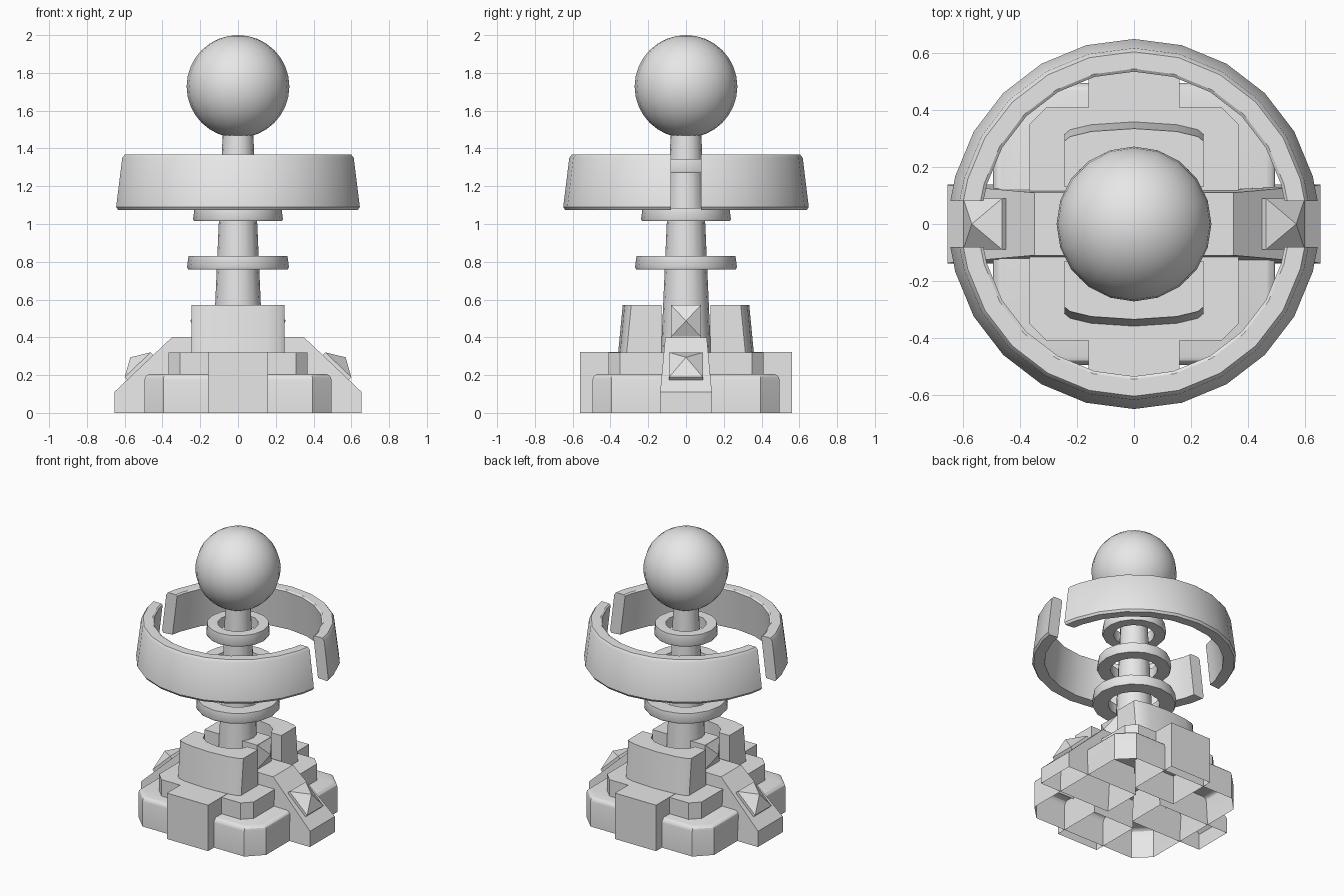
import bpy, bmesh, math
from mathutils import Vector

cube = bpy.data.objects.get("Cube")
if cube:
    bpy.data.objects.remove(cube, do_unlink=True)

grey = bpy.data.materials.new("plain_grey")
grey.use_nodes = True
grey.diffuse_color = (0.8, 0.8, 0.8, 1)
grey.node_tree.nodes["Principled BSDF"].inputs["Base Color"].default_value = (0.8, 0.8, 0.8, 1)


def finish(name, bm, smooth=30):
    me = bpy.data.meshes.new(name)
    bm.to_mesh(me)
    bm.free()
    me.materials.append(grey)
    ob = bpy.data.objects.new(name, me)
    bpy.context.collection.objects.link(ob)
    bpy.ops.object.select_all(action='DESELECT')
    ob.select_set(True)
    bpy.context.view_layer.objects.active = ob
    if smooth:
        bpy.ops.object.shade_smooth_by_angle(angle=math.radians(smooth))
    return ob


def loft(name, rings, closed=False, open_bottom=False, bevel_top=0, smooth=30):
    """Skin a row of equal loops; cap the ends unless the row is closed."""
    bm = bmesh.new()
    loops = [[bm.verts.new(p) for p in r] for r in rings]
    n = len(rings[0])
    pairs = list(zip(loops, loops[1:])) + ([(loops[-1], loops[0])] if closed else [])
    for a, b in pairs:
        for i in range(n):
            j = (i + 1) % n
            bm.faces.new((a[i], a[j], b[j], b[i]))
    if not closed:
        bm.faces.new(loops[0][::-1])
        bm.faces.new(loops[-1])
    bmesh.ops.remove_doubles(bm, verts=bm.verts, dist=1e-4)
    bmesh.ops.recalc_face_normals(bm, faces=bm.faces)
    zs = [v.co.z for v in bm.verts]
    lo, hi = min(zs), max(zs)
    if open_bottom:
        under = [f for f in bm.faces if all(v.co.z < lo + 1e-4 for v in f.verts)]
        bmesh.ops.delete(bm, geom=under, context='FACES_ONLY')
    if bevel_top:
        rim = [e for e in bm.edges if all(v.co.z > hi - 1e-4 for v in e.verts)]
        bmesh.ops.bevel(bm, geom=rim, offset=bevel_top, segments=3,
                        profile=0.5, affect='EDGES')
    return finish(name, bm, smooth)


def prism(name, pts, z0, z1, **kw):
    return loft(name, [[(x, y, z) for x, y in pts] for z in (z0, z1)], **kw)


def chamfered(hx, hy, c):
    return [(hx, -hy + c), (hx, hy - c), (hx - c, hy), (-hx + c, hy),
            (-hx, hy - c), (-hx, -hy + c), (-hx + c, -hy), (hx - c, -hy)]


def box_pts(x0, x1, y0, y1):
    return [(x0, y0), (x1, y0), (x1, y1), (x0, y1)]


def circle(r, z, n):
    return [(r * math.cos(2 * math.pi * i / n), r * math.sin(2 * math.pi * i / n), z)
            for i in range(n)]


def stud(name, centre, normal, along, half_len, half_w, sink, rise, peak):
    """Square plate with a pyramid top, standing on a surface."""
    c, n, u = Vector(centre), Vector(normal).normalized(), Vector(along).normalized()
    w = n.cross(u)
    quad = [(-1, -1), (1, -1), (1, 1), (-1, 1)]

    def ring(h, k):
        return [c + n * h + u * a * half_len * k + w * b * half_w * k for a, b in quad]
    loft(name, [ring(-sink, 1), ring(rise, 1), ring(rise + peak, 0.001)], smooth=0)


# Stepped plinth
prism("base_slab", chamfered(0.495, 0.495, 0.1), 0, 0.205,
      open_bottom=True, bevel_top=0.03)
prism("base_step", chamfered(0.367, 0.41, 0.06), 0.19, 0.32, open_bottom=True, smooth=0)

for s, side in ((-1, "front"), (1, "back")):
    # Buttress block
    ys = sorted((s * 0.2, s * 0.56))
    prism(side + "_block", box_pts(-0.16, 0.16, *ys), 0, 0.322, open_bottom=True, smooth=0)

    # Curved shield around the column foot, leaning in at the outside
    half = [(0.245, 0.13), (0.245, 0.315), (0.225, 0.332), (0.15, 0.35), (0, 0.36)]
    inner = [(0, 0.235), (0.09, 0.22), (0.145, 0.18), (0.165, 0.13)]
    outline = half + [(-x, y) for x, y in half[-2::-1]]
    outline += [(-x, y) for x, y in inner[::-1]] + inner[1:]
    rings = [[(x, s * (y - (lean if y > 0.3 else 0)), z) for x, y in outline]
             for z, lean in ((0.31, 0), (0.57, 0.025))]
    loft(side + "_shield", rings)

    # Half of the large hoop, with flat ends beside the gap
    section = [(0.57, 1.08), (0.64, 1.075), (0.65, 1.09), (0.618, 1.35),
               (0.605, 1.367), (0.545, 1.367), (0.535, 1.36)]
    gap = 0.08

    def end(k):
        return [(k * math.sqrt(r * r - gap * gap), s * gap, z) for r, z in section]
    arcs = [[(r * math.cos(math.radians(a)), s * r * math.sin(math.radians(a)), z)
             for r, z in section] for a in range(15, 166, 15)]
    loft(side + "_hoop", [end(1)] + arcs + [end(-1)], smooth=35)

for s, side in ((1, "left"), (-1, "right")):
    # Sloping leg, wider at the foot
    profile = [(0.1, 0), (0.655, 0), (0.655, 0.11), (0.35, 0.4), (0.1, 0.4)]

    def width(z):
        return 0.138 - 0.028 * max(0, (z - 0.1) / 0.3)
    loft(side + "_leg", [[(s * x, k * width(z), z) for x, z in profile] for k in (-1, 1)],
         open_bottom=True, smooth=0)
    stud(side + "_leg_stud", (s * 0.513, 0, 0.235), (s * 0.69, 0, 0.72),
         (s * 0.72, 0, -0.69), 0.095, 0.09, 0.02, 0.027, 0.055)
    # Upright bracket beside the column
    xs = sorted((s * 0.08, s * 0.205))
    prism(side + "_bracket", box_pts(*xs, -0.08, 0.08), 0.38, 0.572, smooth=0)
    stud(side + "_bracket_stud", (s * 0.205, 0, 0.487), (s, 0, 0), (0, 0, 1),
         0.083, 0.078, 0.01, 0.002, 0.045)

# Tapered column
loft("column", [circle(0.133, 0.3, 16), circle(0.08, 1.5, 16)])

# Three insulator rings
for name, r, hole, z0, z1 in (("lower_ring", 0.27, 0.165, 0.76, 0.83),
                              ("middle_ring", 0.238, 0.15, 1.015, 1.085),
                              ("upper_ring", 0.205, 0.13, 1.27, 1.345)):
    shape = [(hole, z0), (r - 0.006, z0), (r, z0 + 0.012), (r - 0.008, z1), (hole, z1)]
    loft(name, [circle(rr, z, 16) for rr, z in shape], closed=True, smooth=35)

# Ball on top
bm = bmesh.new()
bmesh.ops.create_uvsphere(bm, u_segments=20, v_segments=16, radius=0.272)
bmesh.ops.translate(bm, verts=bm.verts, vec=(0, 0, 1.728))
finish("ball", bm, 60)
